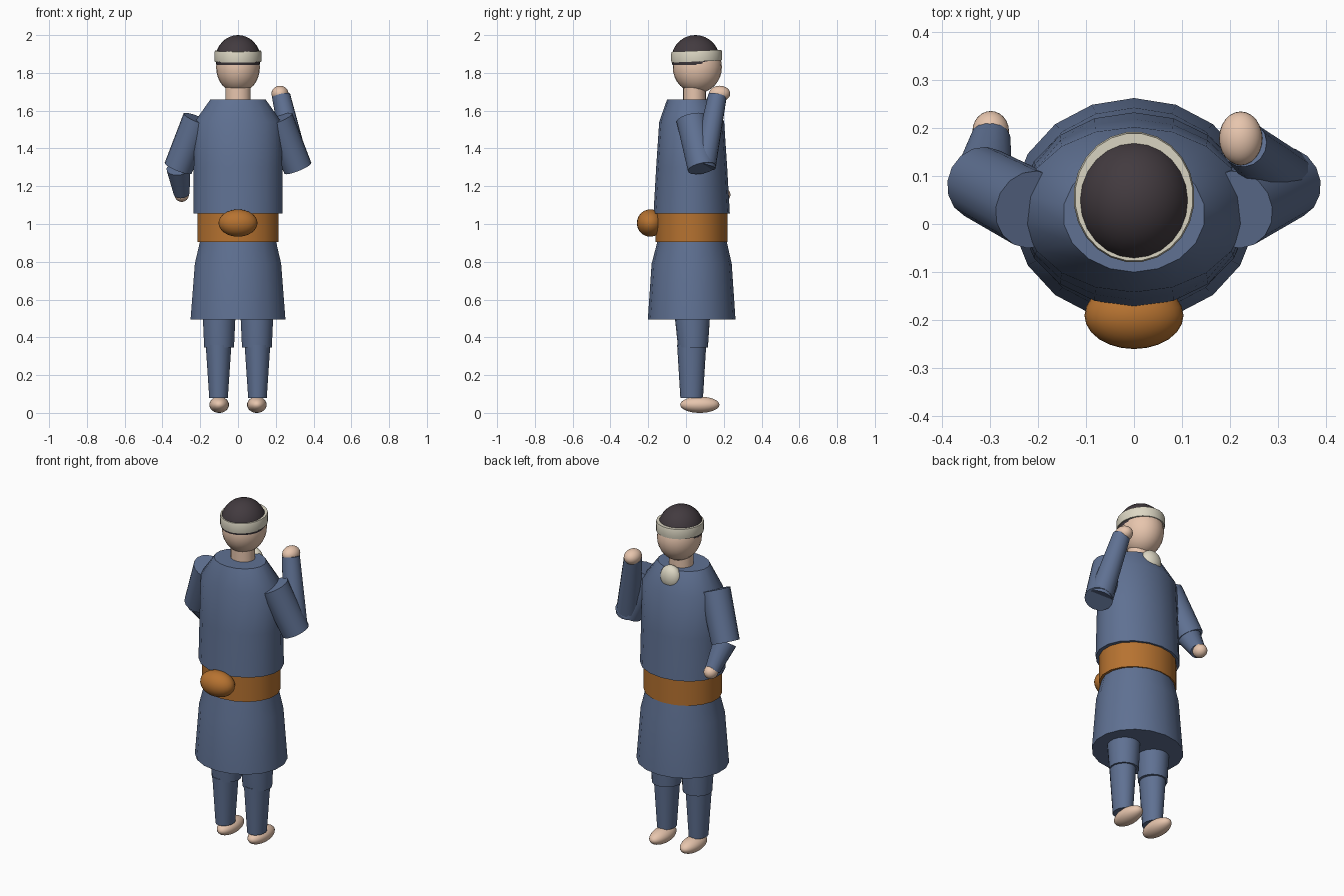
import bpy, bmesh, math
from mathutils import Vector, Matrix

cube = bpy.data.objects.get("Cube")
if cube:
    bpy.data.objects.remove(cube, do_unlink=True)


def material(name, rgb):
    m = bpy.data.materials.new(name)
    m.use_nodes = True
    m.diffuse_color = (*rgb, 1)
    m.node_tree.nodes["Principled BSDF"].inputs["Base Color"].default_value = (*rgb, 1)
    return m


BLUE = material("blue_cloth", (0.115, 0.165, 0.29))
ORANGE = material("orange_sash", (0.47, 0.17, 0.03))
SKIN = material("skin", (0.80, 0.56, 0.42))
HAIR = material("dark_hair", (0.055, 0.043, 0.05))
CREAM = material("cream_cloth", (0.72, 0.68, 0.55))


def finish(name, bm, mat, angle=40):
    bmesh.ops.recalc_face_normals(bm, faces=bm.faces)
    mesh = bpy.data.meshes.new(name)
    bm.to_mesh(mesh)
    bm.free()
    obj = bpy.data.objects.new(name, mesh)
    bpy.context.collection.objects.link(obj)
    mesh.materials.append(mat)
    bpy.ops.object.select_all(action="DESELECT")
    obj.select_set(True)
    bpy.context.view_layer.objects.active = obj
    bpy.ops.object.shade_smooth_by_angle(angle=math.radians(angle))
    return obj


def loft(name, mat, rings, x=0, sides=18, tilt=0):
    """Stack of elliptical rings, each (centre y, z, half x, half y)."""
    bm = bmesh.new()
    loops = []
    for cy, z, rx, ry in rings:
        loop = []
        for i in range(sides):
            a = 2 * math.pi * (i + 0.5) / sides
            dy = ry * math.sin(a)
            loop.append(bm.verts.new((x + rx * math.cos(a), cy + dy, z + tilt * dy)))
        loops.append(loop)
    for low, high in zip(loops, loops[1:]):
        for i in range(sides):
            j = (i + 1) % sides
            bm.faces.new((low[i], low[j], high[j], high[i]))
    bm.faces.new(loops[0])
    bm.faces.new(loops[-1])
    return finish(name, bm, mat)


def ellipsoid(name, mat, centre, radii, cut_z=None):
    bm = bmesh.new()
    place = Matrix.Translation(centre) @ Matrix.Diagonal((*radii, 1))
    bmesh.ops.create_uvsphere(bm, u_segments=24, v_segments=16, radius=1, matrix=place)
    if cut_z:
        geom = bm.verts[:] + bm.edges[:] + bm.faces[:]
        bmesh.ops.bisect_plane(bm, geom=geom, plane_co=(0, 0, cut_z),
                               plane_no=(0, 0, 1), clear_inner=True)
        bmesh.ops.holes_fill(bm, edges=[e for e in bm.edges if e.is_boundary])
    return finish(name, bm, mat, 60)


def limb(name, mat, start, end, r1, r2):
    """Tapered tube between two points."""
    a, b = Vector(start), Vector(end)
    turn = (b - a).to_track_quat("Z", "Y").to_matrix().to_4x4()
    bm = bmesh.new()
    bmesh.ops.create_cone(bm, cap_ends=True, segments=16, radius1=r1, radius2=r2,
                          depth=(b - a).length,
                          matrix=Matrix.Translation((a + b) / 2) @ turn)
    return finish(name, bm, mat)


# Tunic, skirt and sash
loft("tunic", BLUE, [(0.03, 1.055, 0.24, 0.202), (0.03, 1.3, 0.238, 0.188),
                     (0.03, 1.54, 0.234, 0.172), (0.02, 1.66, 0.148, 0.12)])
loft("skirt", BLUE, [(0.03, 0.495, 0.255, 0.232), (0.03, 0.79, 0.232, 0.212),
                     (0.032, 0.905, 0.205, 0.184), (0.032, 1.0, 0.195, 0.175)])
loft("sash", ORANGE, [(0.03, 0.905, 0.219, 0.191), (0.03, 1.07, 0.219, 0.191)])
ellipsoid("sash_knot", ORANGE, (0, -0.19, 1.005), (0.103, 0.07, 0.072))

# Collar patch on the chest
ellipsoid("collar_patch", CREAM, (0, 0.14, 1.615), (0.062, 0.045, 0.068))

# Neck, head, hair and headband
loft("neck", SKIN, [(0.045, 1.6, 0.068, 0.061), (0.045, 1.77, 0.068, 0.061)])
ellipsoid("head", SKIN, (0, 0.06, 1.83), (0.116, 0.13, 0.137))
ellipsoid("hair", HAIR, (0, 0.05, 1.875), (0.119, 0.127, 0.125), cut_z=1.843)
loft("headband", CREAM, [(0.056, 1.86, 0.124, 0.134), (0.056, 1.875, 0.126, 0.136),
                         (0.056, 1.905, 0.126, 0.136), (0.056, 1.917, 0.123, 0.133)],
     sides=24, tilt=0.04)

# Legs, feet and upper sleeves
for side, s in (("right", -1), ("left", 1)):
    loft(side + "_trouser", BLUE, [(0.037, 0.345, 0.08, 0.079), (0.034, 0.495, 0.087, 0.092),
                                   (0.034, 0.7, 0.09, 0.1)], x=s * 0.1)
    loft(side + "_legging", BLUE, [(0.03, 0.08, 0.05, 0.06), (0.03, 0.36, 0.069, 0.077)],
         x=s * 0.103)
    ellipsoid(side + "_foot", SKIN, (s * 0.1, 0.073, 0.043), (0.052, 0.104, 0.043))
    limb(side + "_sleeve", BLUE, (s * 0.212, 0.03, 1.555), (s * 0.317, 0.085, 1.295),
         0.082, 0.077)

# Lowered right forearm and raised left forearm
limb("right_forearm", BLUE, (-0.315, 0.085, 1.295), (-0.298, 0.178, 1.16), 0.064, 0.042)
ellipsoid("right_hand", SKIN, (-0.298, 0.193, 1.155), (0.038, 0.042, 0.038))
limb("left_forearm", BLUE, (0.312, 0.092, 1.305), (0.228, 0.167, 1.68), 0.066, 0.049)
ellipsoid("left_hand", SKIN, (0.222, 0.178, 1.69), (0.045, 0.056, 0.042))
